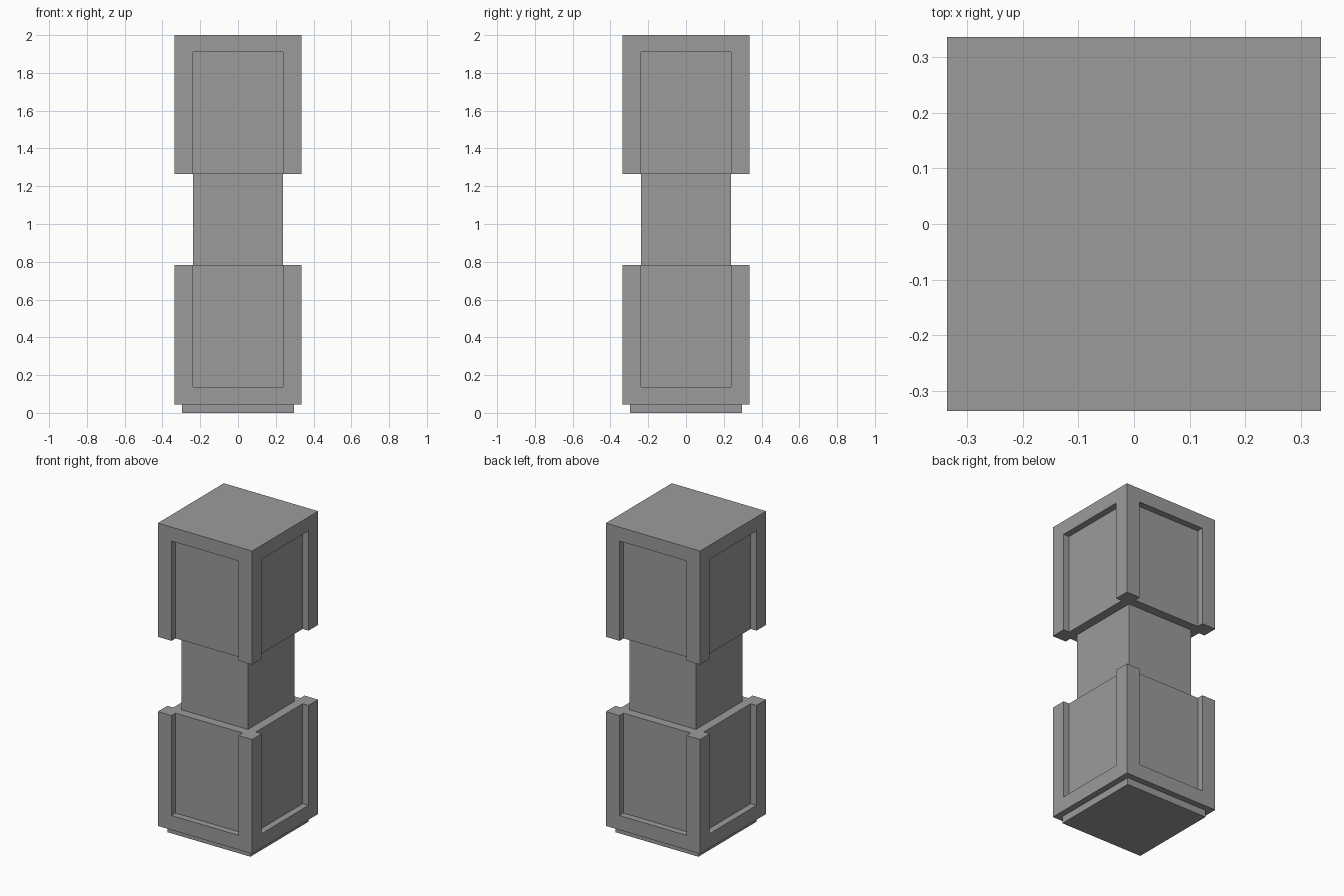
import bpy
import bmesh
from mathutils import Matrix

default = bpy.data.objects.get("Cube")
if default:
    bpy.data.objects.remove(default, do_unlink=True)

grey = bpy.data.materials.new("plain grey")
grey.use_nodes = True
colour = (0.33, 0.33, 0.33, 1)
grey.diffuse_color = colour
grey.node_tree.nodes["Principled BSDF"].inputs["Base Color"].default_value = colour

HALF = 0.337      # outer half width of the end blocks
PANEL = 0.295     # half width at the sunken panels
OPENING = 0.239   # half width of each panel opening
CORE = 0.237      # half width of the waist


def finish(name, bm):
    bmesh.ops.recalc_face_normals(bm, faces=bm.faces)
    mesh = bpy.data.meshes.new(name)
    bm.to_mesh(mesh)
    bm.free()
    mesh.materials.append(grey)
    obj = bpy.data.objects.new(name, mesh)
    bpy.context.collection.objects.link(obj)
    return obj


def square_block(name, half, low, high):
    bm = bmesh.new()
    size = Matrix.Diagonal((2 * half, 2 * half, high - low, 1))
    place = Matrix.Translation((0, 0, (low + high) / 2))
    bmesh.ops.create_cube(bm, size=1, matrix=place @ size)
    return finish(name, bm)


def panelled_block(name, closed_end, panel_end, open_end):
    """Square block whose four sunken panels run out through one end."""
    bm = bmesh.new()
    # Quarter of the notched outline, turned four times
    quarter = [(HALF, -HALF), (HALF, -OPENING), (PANEL, -OPENING),
               (PANEL, OPENING), (HALF, OPENING)]
    outline = []
    for x, y in quarter * 4:
        turns = len(outline) // len(quarter)
        for _ in range(turns):
            x, y = -y, x
        outline.append((x, y))

    def ring(z):
        return [bm.verts.new((x, y, z)) for x, y in outline]

    inner, outer = ring(panel_end), ring(open_end)
    count = len(outline)
    bm.faces.new(outer)
    for i in range(count):
        j = (i + 1) % count
        bm.faces.new((inner[i], inner[j], outer[j], outer[i]))

    # Ledge at the closed end of each panel, then the solid end of the block
    step = len(quarter)
    end = [bm.verts.new((*outline[i][:2], closed_end)) for i in range(0, count, step)]
    for k in range(4):
        i = k * step
        nxt = (i + step) % count
        bm.faces.new(inner[i + 1:i + step])
        bm.faces.new((end[k], end[(k + 1) % 4], inner[nxt], inner[i + 4], inner[i + 1], inner[i]))
    bm.faces.new(end)
    return finish(name, bm)


# Foot, two panelled blocks and the waist joining them
square_block("foot", 0.297, 0, 0.045)
panelled_block("lower_block", 0.045, 0.138, 0.783)
square_block("waist", CORE, 0.783, 1.266)
panelled_block("upper_block", 2.0, 1.91, 1.266)
